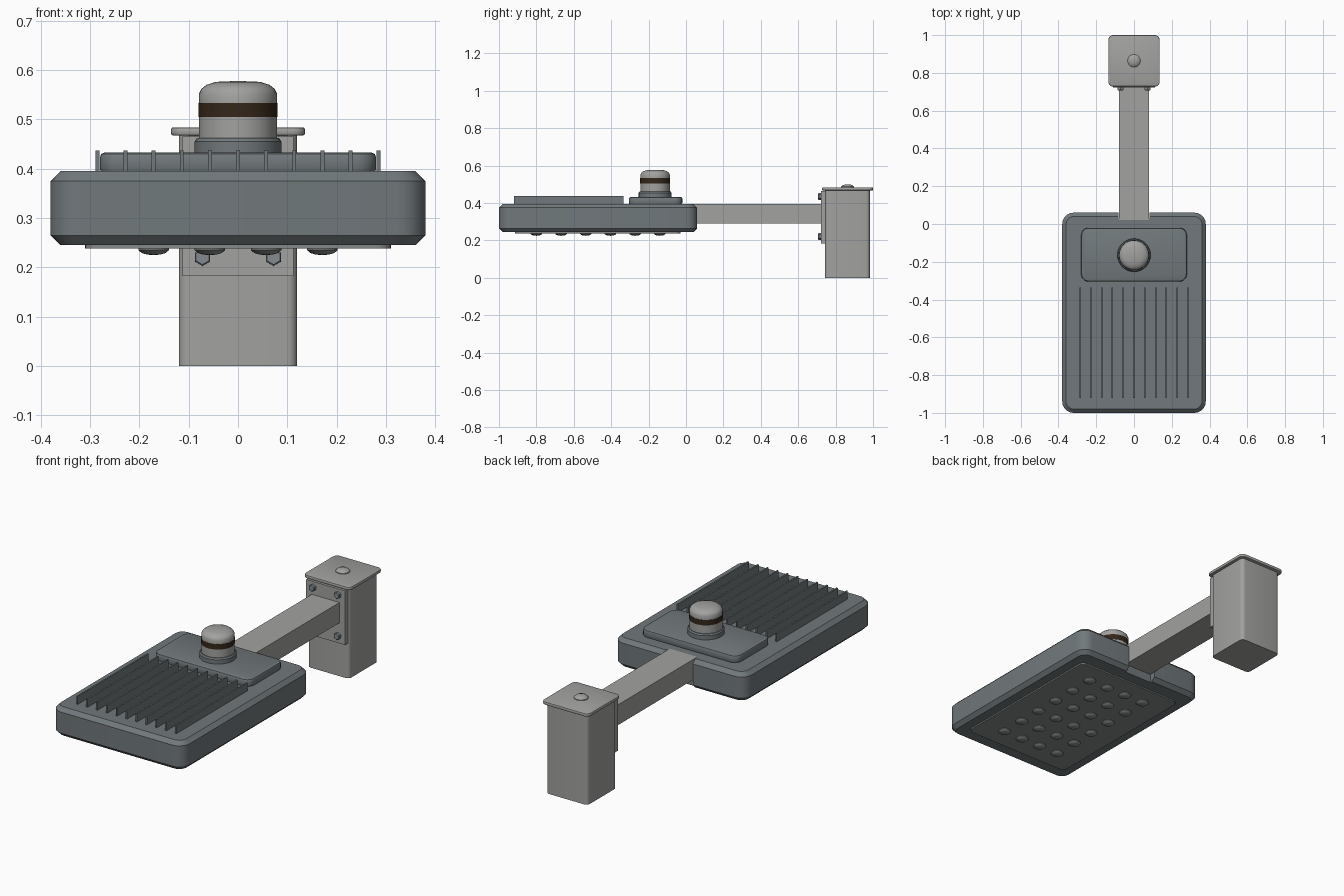
import bpy
import bmesh
from math import pi, cos, sin
from mathutils import Matrix

if "Cube" in bpy.data.objects:
    bpy.data.objects.remove(bpy.data.objects["Cube"], do_unlink=True)

parts = []


def material(name, rgb):
    mat = bpy.data.materials.new(name)
    mat.use_nodes = True
    color = (*rgb, 1.0)
    mat.diffuse_color = color
    mat.node_tree.nodes["Principled BSDF"].inputs["Base Color"].default_value = color
    return mat


SLATE = material("slate housing", (0.165, 0.19, 0.20))
GREY = material("light grey metal", (0.36, 0.36, 0.35))
LENS = material("lens grey", (0.24, 0.25, 0.25))
STEEL = material("bolt steel", (0.23, 0.26, 0.28))
BROWN = material("dark brown band", (0.035, 0.02, 0.01))


def finish(name, bm, mats):
    bmesh.ops.recalc_face_normals(bm, faces=bm.faces[:])
    mesh = bpy.data.meshes.new(name)
    bm.to_mesh(mesh)
    bm.free()
    for mat in mats:
        mesh.materials.append(mat)
    obj = bpy.data.objects.new(name, mesh)
    bpy.context.scene.collection.objects.link(obj)
    parts.append(obj)
    return obj


def box(name, x, y, z, mat, corner=0, rim=0, segments=5, rim_segments=1):
    """Box spanning three ranges, with rounded upright corners and bevelled rims."""
    bm = bmesh.new()
    bmesh.ops.create_cube(bm, size=1)
    for v in bm.verts:
        v.co = [r[0] if c < 0 else r[1] for c, r in zip(v.co, (x, y, z))]
    if corner:
        upright = [e for e in bm.edges if abs(e.verts[0].co.z - e.verts[1].co.z) > 1e-5]
        bmesh.ops.bevel(bm, geom=upright, offset=corner, segments=segments,
                        profile=0.5, affect='EDGES')
    if rim:
        level = [e for e in bm.edges if abs(e.verts[0].co.z - e.verts[1].co.z) < 1e-5]
        bmesh.ops.bevel(bm, geom=level, offset=rim, segments=rim_segments,
                        profile=0.5, affect='EDGES')
    return finish(name, bm, [mat])


def lathe(name, profile, place, mats, sides=32, start=0.0, rule=None):
    """Revolve (radius, height) points about local z, then place the result."""
    bm = bmesh.new()
    verts = [bm.verts.new((r * cos(start), r * sin(start), h)) for r, h in profile]
    edges = [bm.edges.new(pair) for pair in zip(verts, verts[1:])]
    bmesh.ops.spin(bm, geom=verts + edges, cent=(0, 0, 0), axis=(0, 0, 1),
                   angle=2 * pi, steps=sides)
    bmesh.ops.remove_doubles(bm, verts=bm.verts[:], dist=1e-5)
    if rule:
        for face in bm.faces:
            face.material_index = rule(face.calc_center_median())
    bm.transform(place)
    return finish(name, bm, mats)


# Lamp housing, notched at the back for the arm
housing = box("housing", (-0.38, 0.38), (-1, 0.06), (0.245, 0.395), SLATE,
              corner=0.06, rim=0.02)
notch = box("notch_cutter", (-0.082, 0.082), (0.03, 0.2), (0.1, 0.5), SLATE)
notch.hide_render = True
cut = housing.modifiers.new("notch", 'BOOLEAN')
cut.operation = 'DIFFERENCE'
cut.solver = 'EXACT'
cut.object = notch
bpy.context.view_layer.objects.active = housing
bpy.ops.object.modifier_apply(modifier=cut.name)
parts.remove(notch)
bpy.data.objects.remove(notch, do_unlink=True)

# Raised control cover and cooling fins on top
box("control_cover", (-0.28, 0.28), (-0.305, -0.02), (0.39, 0.433), SLATE,
    corner=0.04, rim=0.01, rim_segments=2)
for i in range(11):
    x = (i - 5) * 0.057
    box(f"cooling_fin_{i + 1}", (x - 0.004, x + 0.004), (-0.92, -0.335),
        (0.39, 0.437), SLATE)

# Light sensor
sensor_place = Matrix.Translation((0, -0.165, 0))
lathe("sensor_collar", [(0, 0.43), (0.088, 0.43), (0.088, 0.455), (0.083, 0.462), (0, 0.462)],
      sensor_place, [SLATE])
lathe("sensor", [(0, 0.455), (0.079, 0.455), (0.079, 0.505), (0.08, 0.505), (0.08, 0.533),
                 (0.079, 0.533), (0.079, 0.552), (0.074, 0.562), (0.064, 0.57),
                 (0.045, 0.576), (0, 0.578)],
      sensor_place, [GREY, BROWN],
      rule=lambda c: int(0.504 < c.z < 0.534))

# Lens panel with a grid of lamps underneath
box("lens_panel", (-0.31, 0.31), (-0.915, -0.03), (0.238, 0.26), LENS, corner=0.03)
for row in range(6):
    for column in range(4):
        lathe(f"lamp_{row + 1}_{column + 1}",
              [(0.031, 0.24), (0.031, 0.235), (0.024, 0.229), (0.013, 0.226), (0, 0.225)],
              Matrix.Translation(((column - 1.5) * 0.114, -0.47 + (row - 2.5) * 0.132, 0)),
              [LENS], sides=20)

# Arm and mounting plate
box("arm", (-0.08, 0.08), (0.02, 0.73), (0.29, 0.396), GREY)
box("mounting_plate", (-0.112, 0.112), (0.722, 0.75), (0.183, 0.465), GREY)
for side in (-1, 1):
    for level, z in (("lower", 0.221), ("upper", 0.435)):
        place = Matrix.Translation((side * 0.072, 0.723, z)) @ Matrix.Rotation(pi / 2, 4, 'X')
        lathe(f"{level}_{'left' if side > 0 else 'right'}_bolt",
              [(0, 0), (0.018, 0), (0.018, 0.013), (0.015, 0.016), (0, 0.016)],
              place, [STEEL], sides=6, start=pi / 6)

# Post with cap and cap knob
box("post", (-0.12, 0.12), (0.743, 0.983), (0, 0.47), GREY, corner=0.02)
box("post_cap", (-0.136, 0.136), (0.728, 1), (0.467, 0.484), GREY,
    corner=0.025, rim=0.005, rim_segments=2)
lathe("cap_knob", [(0.034, 0.48), (0.034, 0.488), (0.027, 0.495), (0.014, 0.499), (0, 0.5)],
      Matrix.Translation((0, 0.864, 0)), [GREY], sides=24)

# Smooth the rounded parts, keep edges sharp
bpy.ops.object.select_all(action='DESELECT')
for obj in parts:
    obj.select_set(True)
bpy.context.view_layer.objects.active = housing
bpy.ops.object.shade_smooth_by_angle(angle=pi / 6)
